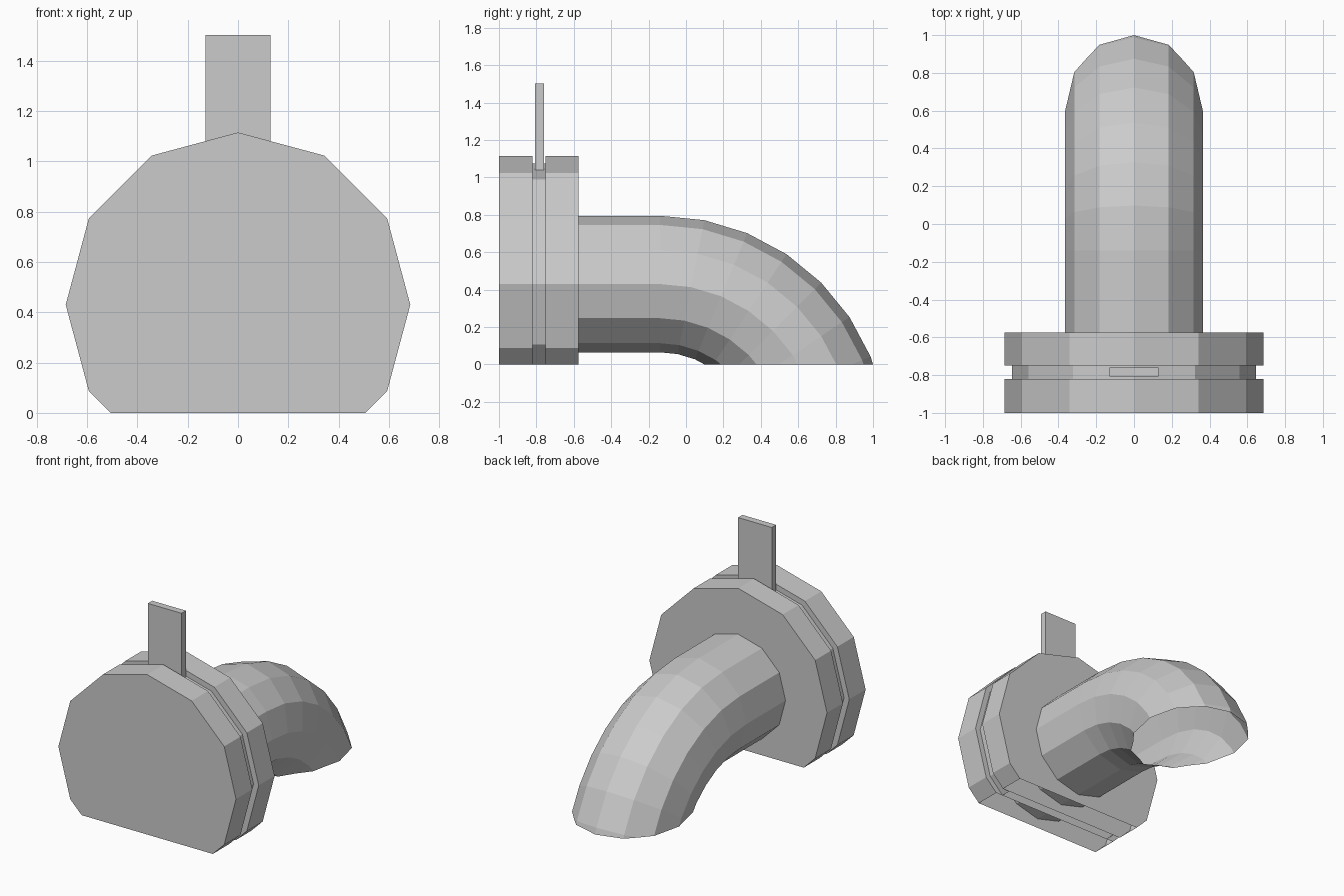
import bpy, bmesh, math

if "Cube" in bpy.data.objects:
    bpy.data.objects.remove(bpy.data.objects["Cube"])

SIDES = 12
AXIS_Z = 0.43      # height of the pipe axis

grey = bpy.data.materials.new("light_grey")
grey.diffuse_color = (0.6, 0.6, 0.6, 1)
grey.use_nodes = True
grey.node_tree.nodes["Principled BSDF"].inputs["Base Color"].default_value = grey.diffuse_color


def finish(name, bm):
    """Recalculate normals and turn the bmesh into an object."""
    bmesh.ops.recalc_face_normals(bm, faces=bm.faces)
    mesh = bpy.data.meshes.new(name)
    bm.to_mesh(mesh)
    bm.free()
    mesh.materials.append(grey)
    obj = bpy.data.objects.new(name, mesh)
    bpy.context.collection.objects.link(obj)
    return obj


def swept_tube(name, stations, radius, caps):
    """Sweep a polygon along (y, z, tilt) stations, cut open at the ground."""
    bm = bmesh.new()
    rings = []
    for y, z, tilt in stations:
        ring = []
        for i in range(SIDES):
            a = 2 * math.pi * i / SIDES
            r = radius * math.sin(a)
            ring.append(bm.verts.new((radius * math.cos(a),
                                      y + r * math.sin(tilt),
                                      z + r * math.cos(tilt))))
        rings.append(ring)
    for a, b in zip(rings, rings[1:]):
        for i in range(SIDES):
            j = (i + 1) % SIDES
            bm.faces.new((a[i], a[j], b[j], b[i]))
    if caps:
        bm.faces.new(rings[0])
        bm.faces.new(rings[-1])
    bmesh.ops.recalc_face_normals(bm, faces=bm.faces)
    # everything below the ground is removed, leaving the underside open
    bmesh.ops.bisect_plane(bm, geom=bm.verts[:] + bm.edges[:] + bm.faces[:],
                           plane_co=(0, 0, 0), plane_no=(0, 0, 1),
                           clear_inner=True)
    return finish(name, bm)


# Two flanges with a thinner disc between them
for name, y0, y1, radius in (("front_flange", -1.0, -0.82, 0.685),
                             ("gate_disc", -0.82, -0.75, 0.645),
                             ("rear_flange", -0.75, -0.575, 0.685)):
    swept_tube(name, [(y0, AXIS_Z, 0), (y1, AXIS_Z, 0)], radius, True)

# Pipe: straight run through the flanges, then a bend down into the ground
BEND_Y, BEND_Z = -0.14, -0.425
BEND_R = AXIS_Z - BEND_Z
path = [(-0.995, AXIS_Z, 0)]
for k in range(9):
    t = math.radians(11.25 * k)
    path.append((BEND_Y + BEND_R * math.sin(t), BEND_Z + BEND_R * math.cos(t), t))
swept_tube("bent_pipe", path, 0.365, False)

# Flat handle plate rising from the disc
bm = bmesh.new()
bmesh.ops.create_cube(bm, size=1)
for v in bm.verts:
    v.co = (v.co.x * 0.26, -0.783 + v.co.y * 0.048, 1.25 + v.co.z * 0.506)
finish("handle_plate", bm)
